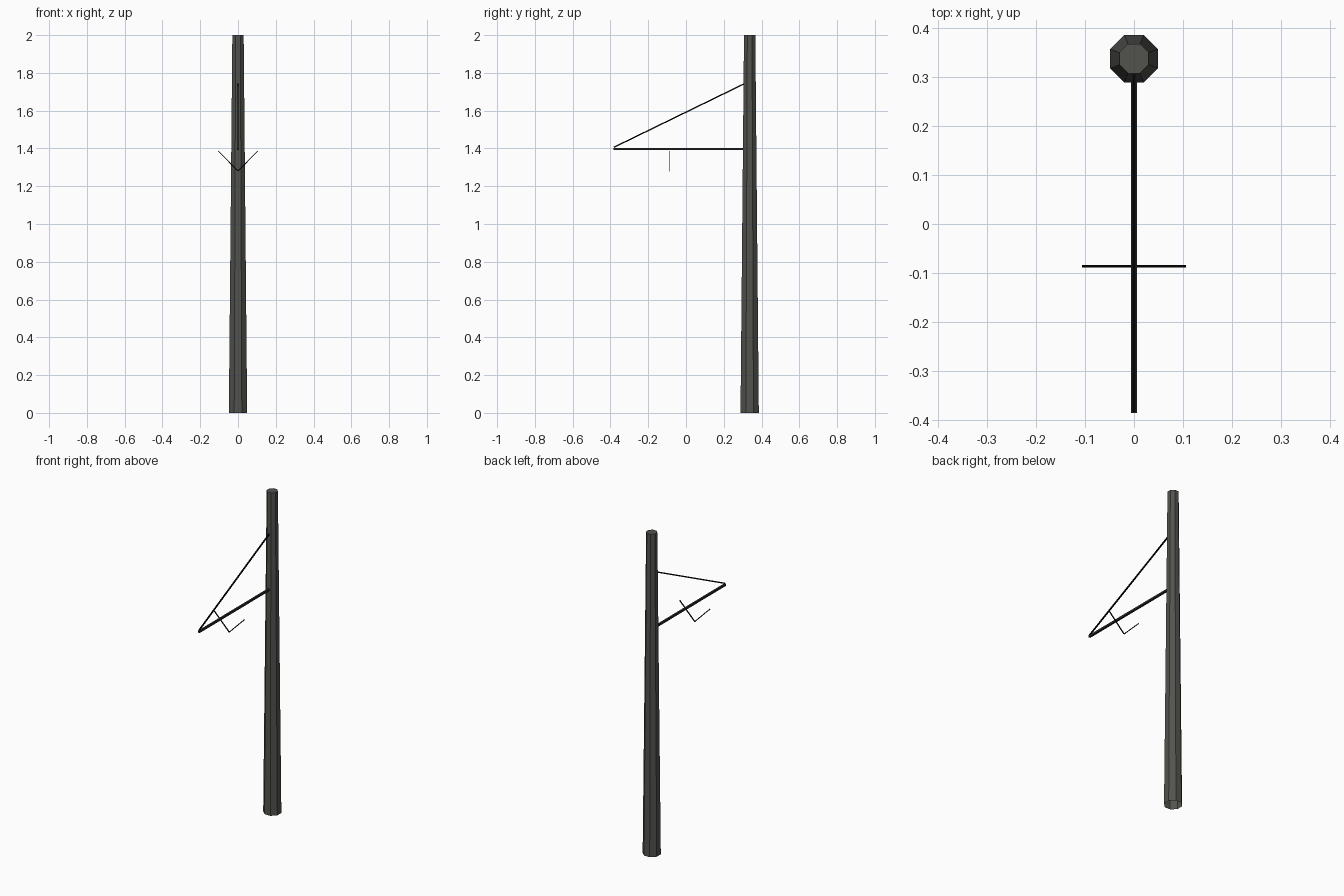
import bpy, bmesh, math
from mathutils import Vector, Matrix

if "Cube" in bpy.data.objects:
    bpy.data.objects.remove(bpy.data.objects["Cube"])


def material(name, rgb):
    m = bpy.data.materials.new(name)
    m.diffuse_color = (*rgb, 1)
    m.use_nodes = True
    m.node_tree.nodes["Principled BSDF"].inputs["Base Color"].default_value = m.diffuse_color
    return m


POLE = material("dark grey", (0.085, 0.085, 0.077))
METAL = material("charcoal", (0.022, 0.022, 0.022))
WIRE = material("black", (0.001, 0.001, 0.001))
POLE_Y = 0.337


def bar(name, a, b, r1, r2, sides, mat):
    """Straight tapered bar between two points, flats facing the axes."""
    a, b = Vector(a), Vector(b)
    d = b - a
    k = 1 / math.cos(math.pi / sides)
    bpy.ops.mesh.primitive_cone_add(vertices=sides, radius1=r1 * k, radius2=r2 * k,
                                    depth=d.length, location=(0, 0, 0))
    ob = bpy.context.object
    ob.name = name
    ob.data.name = name
    # turn flats toward the axes, then lay the bar along its direction
    aim = Vector((0, 0, 1)).rotation_difference(d).to_matrix().to_4x4()
    ob.data.transform(aim @ Matrix.Rotation(math.pi / sides, 4, 'Z'))
    ob.location = (a + b) / 2
    ob.data.materials.append(mat)
    return ob


# tapered octagonal pole, hollow at the foot
pole = bar("pole", (0, POLE_Y, 0), (0, POLE_Y, 2), 0.0485, 0.03, 8, POLE)
bm = bmesh.new()
bm.from_mesh(pole.data)
foot = [f for f in bm.faces if f.normal.z < -0.9]
bmesh.ops.delete(bm, geom=foot, context='FACES_ONLY')
bm.to_mesh(pole.data)
bm.free()

# horizontal arm and the diagonal stay holding its tip
bar("arm", (0, -0.385, 1.397), (0, POLE_Y, 1.397), 0.006, 0.006, 4, METAL)
bar("stay", (0, -0.382, 1.406), (0, 0.32, 1.748), 0.0035, 0.0035, 4, WIRE)

# V-shaped wire hanger under the arm
for side, s in (("left", -1), ("right", 1)):
    bar("hanger_" + side, (0, -0.086, 1.281), (s * 0.104, -0.086, 1.386),
        0.0025, 0.0025, 4, WIRE)
